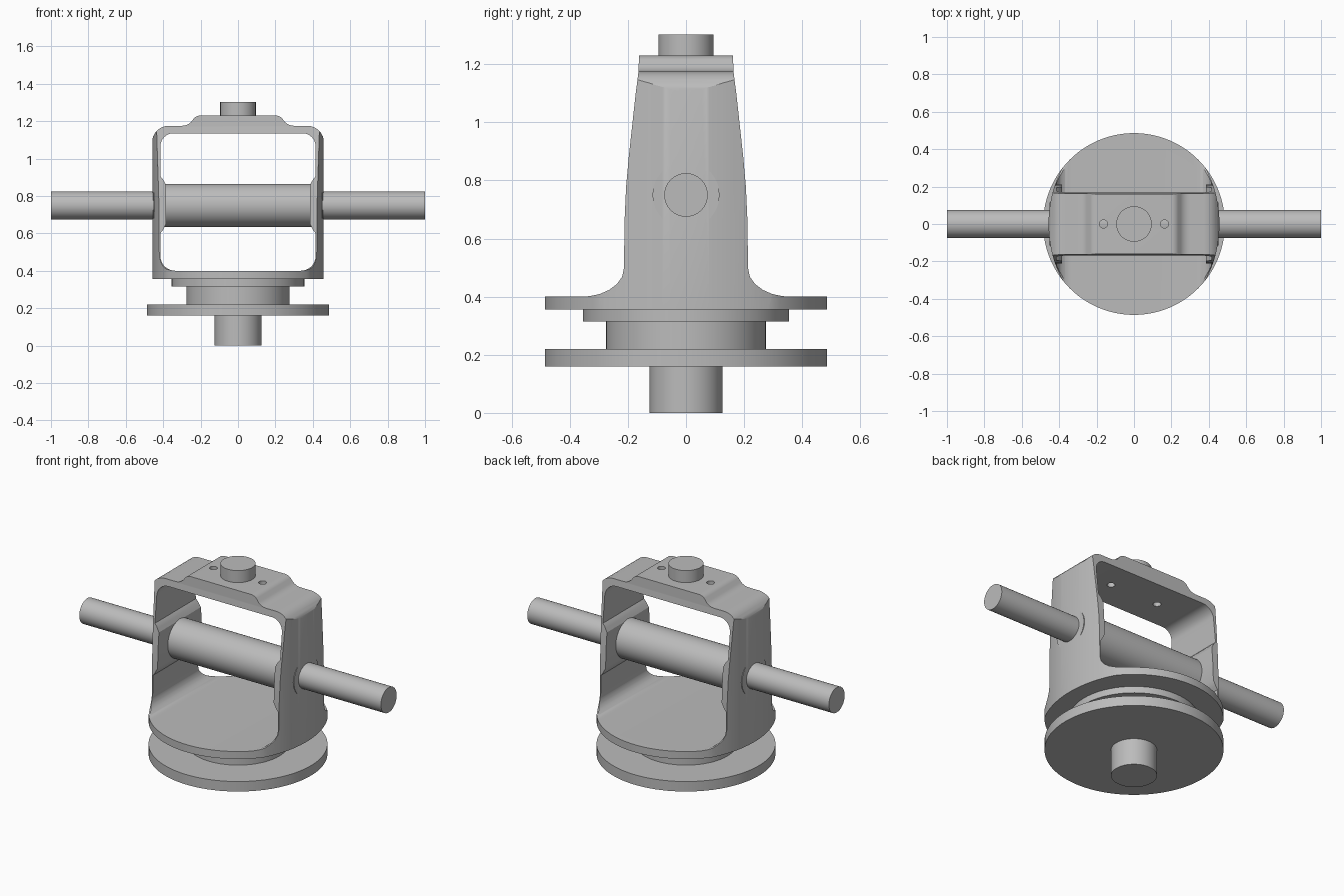
import bpy
import bmesh
from math import pi, sin, cos, radians
from mathutils import Matrix, Vector

cube = bpy.data.objects.get("Cube")
if cube:
    bpy.data.objects.remove(cube, do_unlink=True)

steel = bpy.data.materials.new("grey_steel")
steel.use_nodes = True
GREY = (0.5, 0.5, 0.5, 1.0)
steel.diffuse_color = GREY
steel.node_tree.nodes["Principled BSDF"].inputs["Base Color"].default_value = GREY


def make(name, bm):
    bmesh.ops.recalc_face_normals(bm, faces=bm.faces)
    mesh = bpy.data.meshes.new(name)
    bm.to_mesh(mesh)
    bm.free()
    mesh.materials.append(steel)
    obj = bpy.data.objects.new(name, mesh)
    bpy.context.collection.objects.link(obj)
    return obj


def cylinder(name, radius, start, end, axis="Z", sides=64, centre=(0, 0, 0), stretch=1):
    """Cylinder along Z or X; stretch scales its y radius."""
    bm = bmesh.new()
    bmesh.ops.create_cone(bm, cap_ends=True, segments=sides,
                          radius1=radius, radius2=radius, depth=end - start)
    bm.transform(Matrix.Translation((0, 0, (start + end) / 2)))
    if axis == "X":
        bm.transform(Matrix.Rotation(pi / 2, 4, "Y"))
    bm.transform(Matrix.Diagonal((1, stretch, 1, 1)))
    bm.transform(Matrix.Translation(centre))
    return make(name, bm)


def prism(name, half, axis, reach=0.7):
    """Mirror a half profile (width, height) and extrude it along X or Y."""
    outline = half + [(-w, z) for w, z in reversed(half)]
    bm = bmesh.new()
    if axis == "Y":
        verts = [bm.verts.new((w, -reach, z)) for w, z in outline]
        step = Vector((0, 2 * reach, 0))
    else:
        verts = [bm.verts.new((-reach, w, z)) for w, z in outline]
        step = Vector((2 * reach, 0, 0))
    face = bm.faces.new(verts)
    out = bmesh.ops.extrude_face_region(bm, geom=[face], use_keep_orig=True)
    moved = [v for v in out["geom"] if isinstance(v, bmesh.types.BMVert)]
    bmesh.ops.translate(bm, vec=step, verts=moved)
    return make(name, bm)


def arc(cx, cz, radius, start, end, steps=8):
    angles = [radians(start + (end - start) * i / steps) for i in range(steps + 1)]
    return [(cx + radius * cos(a), cz + radius * sin(a)) for a in angles]


def boolean(target, cutter, operation):
    cutter.hide_render = True
    mod = target.modifiers.new("cut", "BOOLEAN")
    mod.operation, mod.solver, mod.object = operation, "EXACT", cutter
    graph = bpy.context.evaluated_depsgraph_get()
    mesh = bpy.data.meshes.new_from_object(target.evaluated_get(graph))
    target.modifiers.clear()
    target.data = mesh
    bpy.data.objects.remove(cutter, do_unlink=True)


# Yoke: front outline with stepped top and rounded shoulders
outer = [(0.55, 0.355), (0.55, 0.45), (0.46, 0.45)]
outer += arc(0.37, 1.085, 0.09, 0, 90)
outer += arc(0.30, 1.245, 0.07, 270, 225, 4)
outer += arc(0.20, 1.18, 0.05, 45, 90, 4)
yoke = prism("yoke", outer, "Y")

# Window through the yoke, narrowed by the bearing pads
window = arc(0.335, 0.48, 0.08, 270, 360)
window += [(0.415, 0.60), (0.402, 0.617), (0.385, 0.65),
           (0.385, 0.86), (0.402, 0.89), (0.415, 0.905)]
window += arc(0.345, 1.065, 0.07, 0, 90)
boolean(yoke, prism("window_cutter", window, "Y"), "DIFFERENCE")

# Side taper with flared feet
side = [(0.55, 0.30), (0.55, 0.402), (0.33, 0.402)]
side += [(0.297, 0.409), (0.265, 0.423), (0.238, 0.443), (0.22, 0.468),
         (0.213, 0.50), (0.212, 0.65), (0.206, 0.78), (0.197, 0.88),
         (0.184, 1.0), (0.173, 1.10), (0.164, 1.17), (0.16, 1.26)]
boolean(yoke, prism("side_cutter", side, "X"), "INTERSECT")

# Rounded outer wall and round foot
boolean(yoke, cylinder("wall_cutter", 0.457, 0.2, 1.4, sides=128, stretch=1.2), "INTERSECT")
boolean(yoke, cylinder("foot_cutter", 0.486, 0.1, 1.5, sides=96), "INTERSECT")

# Small holes in the top plate
for x in (-0.163, 0.163):
    boolean(yoke, cylinder("hole_cutter", 0.022, 1.0, 1.4, sides=24, centre=(x, 0, 0)),
            "DIFFERENCE")

# Cross shaft and its sleeve
axle = (0, 0, 0.75)
parts = [
    yoke,
    cylinder("cross_shaft", 0.075, -1.0, 1.0, "X", 32, axle),
    cylinder("shaft_sleeve", 0.115, -0.452, 0.452, "X", 48, axle),
    # Turned base and top pin
    cylinder("lower_spindle", 0.125, 0.0, 0.17),
    cylinder("base_flange", 0.486, 0.16, 0.22, sides=96),
    cylinder("hub", 0.275, 0.21, 0.32),
    cylinder("collar", 0.355, 0.315, 0.356),
    cylinder("top_pin", 0.095, 1.22, 1.302),
]

bpy.ops.object.select_all(action="DESELECT")
for part in parts:
    part.select_set(True)
bpy.context.view_layer.objects.active = yoke
bpy.ops.object.shade_smooth_by_angle(angle=radians(28))
